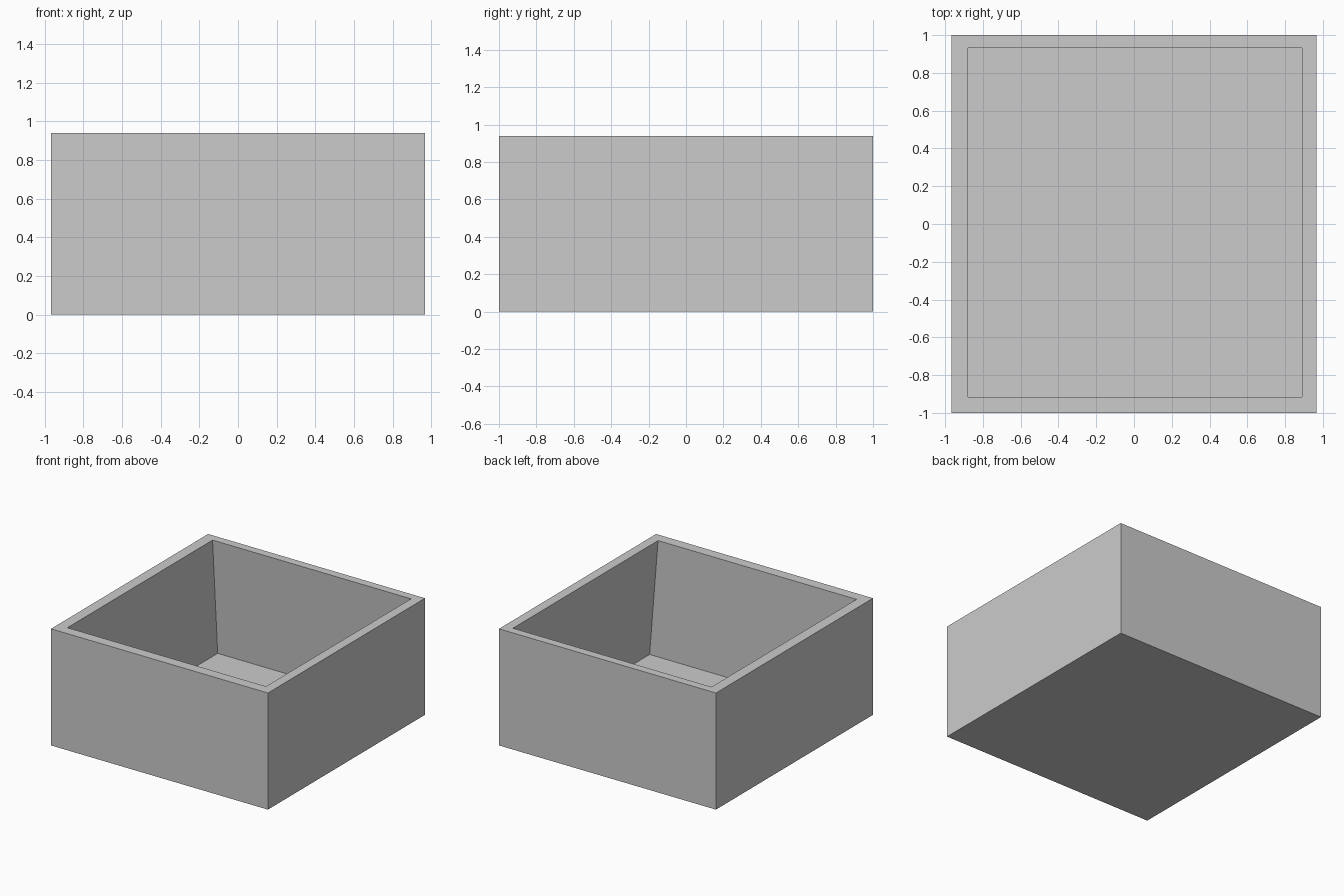
import bpy
import bmesh

if "Cube" in bpy.data.objects:
    bpy.data.objects.remove(bpy.data.objects["Cube"])

HEIGHT = 0.94
FLOOR = 0.002  # paper-thin base

bm = bmesh.new()


def ring(x0, x1, y0, y1, z):
    """Rectangular loop of four vertices at height z."""
    return [bm.verts.new(p) for p in
            ((x0, y0, z), (x1, y0, z), (x1, y1, z), (x0, y1, z))]


# Rings from the outer base, over the rim, down to the inside floor.
# The right and back inner walls lean outward to meet the outer base edges.
rings = [
    ring(-0.967, 0.967, -1.0, 1.0, 0),
    ring(-0.967, 0.967, -1.0, 1.0, HEIGHT),
    ring(-0.88, 0.89, -0.915, 0.933, HEIGHT),
    ring(-0.88, 0.965, -0.915, 0.998, FLOOR),
]

# Outer walls, rim and inner walls
for a, b in zip(rings, rings[1:]):
    for i in range(4):
        j = (i + 1) % 4
        bm.faces.new((a[i], a[j], b[j], b[i]))

# Underside and inside floor
bm.faces.new(rings[0][::-1])
bm.faces.new(rings[-1])
bmesh.ops.recalc_face_normals(bm, faces=bm.faces)

mesh = bpy.data.meshes.new("open_box")
bm.to_mesh(mesh)
bm.free()
box = bpy.data.objects.new("open_box", mesh)
bpy.context.collection.objects.link(box)
